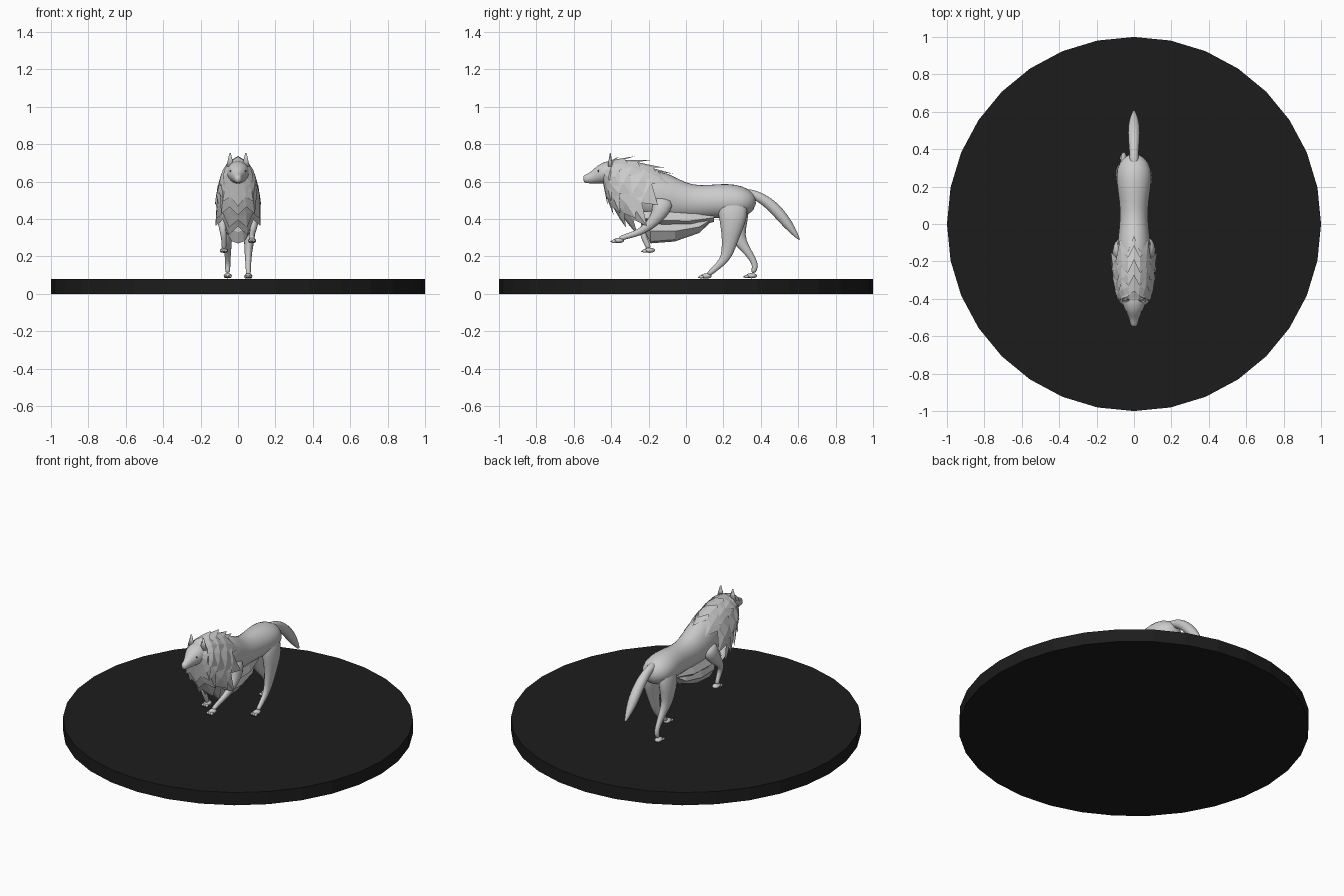
import bpy, bmesh, random
from math import sin, cos, pi
from mathutils import Vector

if "Cube" in bpy.data.objects:
    bpy.data.objects.remove(bpy.data.objects["Cube"])

random.seed(4)


def material(name, v):
    m = bpy.data.materials.new(name)
    m.diffuse_color = (v, v, v, 1)
    m.use_nodes = True
    m.node_tree.nodes["Principled BSDF"].inputs["Base Color"].default_value = m.diffuse_color
    return m


BLACK = material("black", 0.012)
DARK = material("dark", 0.05)


def finish(name, bm, smooth=False, mat=None):
    bmesh.ops.recalc_face_normals(bm, faces=bm.faces)
    for f in bm.faces:
        f.smooth = smooth
    me = bpy.data.meshes.new(name)
    bm.to_mesh(me)
    bm.free()
    ob = bpy.data.objects.new(name, me)
    bpy.context.collection.objects.link(ob)
    if mat:
        me.materials.append(mat)
    return ob


def skin(bm, rings):
    n = len(rings[0])
    for a, b in zip(rings, rings[1:]):
        for i in range(n):
            j = (i + 1) % n
            bm.faces.new((a[i], a[j], b[j], b[i]))


def tube(name, pts, sides=10):
    """Smooth limb through stations (x, y, z, half width, half height)."""
    bm = bmesh.new()
    P = [Vector(p[:3]) for p in pts]
    rings = []
    for i, p in enumerate(pts):
        t = P[min(i + 1, len(P) - 1)] - P[max(i - 1, 0)]
        t.x = 0
        up = Vector((1, 0, 0)).cross(t.normalized())
        rings.append([bm.verts.new(P[i] + Vector((p[3] * cos(a), 0, 0)) + up * p[4] * sin(a))
                      for a in (2 * pi * k / sides for k in range(sides))])
    skin(bm, rings)
    bm.faces.new(rings[0])
    bm.faces.new(rings[-1])
    ob = finish(name, bm, True)
    ob.modifiers.new("soften", 'SUBSURF').levels = 1
    ob.modifiers[0].render_levels = 1
    return ob


def blob(name, loc, size, mat=None):
    bm = bmesh.new()
    bmesh.ops.create_uvsphere(bm, u_segments=8, v_segments=6, radius=1)
    for v in bm.verts:
        v.co = Vector(v.co[k] * size[k] + loc[k] for k in range(3))
    return finish(name, bm, True, mat)


def fur_layer(name, front, back, locks, depth):
    """Jagged collar between two tilted rings (top y, top z, bottom y, bottom z, half width)."""
    bm = bmesh.new()
    n = locks * 2

    def ring_point(r, k):
        a = 2 * pi * k / n
        c, s = cos(a), sin(a)
        u = (1 + c) / 2
        return Vector((r[4] * s * (1 - 0.15 * c), r[2] + (r[0] - r[2]) * u, r[3] + (r[1] - r[3]) * u))

    jit = [random.uniform(-0.06, 0.12) for _ in range(locks + 1)]
    rings = []
    for step in (0, 0.55, 1):
        ring = []
        for k in range(n):
            f = step
            if step == 1:
                f = 1 + jit[min(k, n - k)] if k % 2 == 0 else 1 - depth
            p = ring_point(front, k).lerp(ring_point(back, k), f)
            if step == 0.55:
                p.x *= 1.08
            if step == 1 and k % 2 == 0:
                p.z -= 0.03 * abs(sin(2 * pi * k / n))   # side locks droop
            ring.append(bm.verts.new(p))
        rings.append(ring)
    skin(bm, rings)
    return finish(name, bm)


# round base
bm = bmesh.new()
bmesh.ops.create_cone(bm, cap_ends=True, segments=32, radius1=1, radius2=1, depth=0.08)
bmesh.ops.translate(bm, verts=bm.verts, vec=(0, 0, 0.04))
finish("base", bm, False, BLACK)

# trunk
tube("body", [(0, -.32, .54, .06, .09), (0, -.22, .54, .09, .13), (0, -.12, .52, .095, .135),
              (0, -.02, .495, .08, .10), (0, .08, .49, .075, .09), (0, .18, .497, .09, .094),
              (0, .26, .495, .10, .095), (0, .33, .49, .085, .075), (0, .375, .48, .03, .035)], 14)

# neck, head and muzzle
tube("head", [(0, -.26, .58, .07, .10), (0, -.34, .63, .065, .085), (0, -.40, .652, .065, .07),
              (0, -.44, .645, .062, .06), (0, -.475, .63, .04, .045), (0, -.505, .62, .027, .031),
              (0, -.535, .614, .022, .025), (0, -.55, .613, .012, .015)], 12)
blob("nose", (0, -.538, .622), (.012, .01, .010))
for s in (-1, 1):
    blob("eye", (s * .037, -.466, .656), (.008, .008, .006), DARK)
    bm = bmesh.new()
    bmesh.ops.create_cone(bm, cap_ends=True, segments=6, radius1=.024, radius2=.004, depth=.07)
    for v in bm.verts:
        v.co = Vector((v.co.x + s * .042, v.co.y * .6 - .405, v.co.z + .717))
    finish("ear", bm, True)

# tail
tube("tail", [(0, .30, .535, .03, .03), (0, .35, .535, .024, .026), (0, .40, .515, .027, .028),
              (0, .46, .472, .033, .033), (0, .52, .405, .034, .033), (0, .565, .345, .024, .023),
              (0, .61, .285, .004, .004)])


def leg(name, x, path, paw):
    tube(name, [(x * k, y, z, w, r) for k, y, z, w, r in path], 8)
    y, z = paw
    blob(name + "_paw", (x, y, z), (.022, .03, .014))
    for t in (-1, 0, 1):
        blob(name + "_toe", (x + t * .013, y - .026, z - .004), (.008, .014, .009))
        blob(name + "_claw", (x + t * .013, y - .039, z - .006), (.003, .006, .003), DARK)


# hind legs: right one forward, left one back
leg("hind_leg_right", .055, [(.8, .25, .53, .03, .06), (1, .25, .46, .047, .095), (1.1, .25, .38, .045, .075),
    (1.1, .235, .29, .03, .047), (1, .222, .22, .022, .036), (1, .20, .175, .018, .024),
    (1, .15, .13, .014, .017), (1, .115, .10, .016, .015)], (.108, .095))
leg("hind_leg_left", -.055, [(.8, .25, .53, .03, .06), (1, .26, .46, .047, .09), (1.1, .265, .38, .045, .07),
    (1.1, .275, .30, .03, .045), (1, .315, .245, .022, .026), (1, .355, .19, .016, .02),
    (1, .375, .145, .015, .018), (1, .355, .11, .015, .016)], (.35, .097))

# front legs: both lifted, right one reaching further
leg("front_leg_right", .075, [(.9, -.12, .52, .04, .07), (1.1, -.13, .45, .04, .055),
    (1.15, -.165, .395, .028, .034), (1.1, -.22, .345, .02, .023), (1, -.27, .32, .016, .018),
    (1, -.33, .305, .014, .015), (1, -.36, .29, .015, .015)], (-.36, .285))
leg("front_leg_left", -.075, [(.9, -.12, .52, .04, .07), (1.1, -.14, .45, .04, .055),
    (1.15, -.19, .395, .028, .034), (1.1, -.235, .345, .02, .023), (1, -.225, .30, .016, .018),
    (1, -.205, .26, .014, .015), (1, -.20, .24, .015, .015)], (-.195, .233))

# layered mane from cheeks to shoulders
LAYERS = [
    ((-.42, .705, -.445, .60, .058), (-.355, .735, -.43, .53, .085), 7, .35),
    ((-.40, .715, -.44, .575, .065), (-.28, .735, -.42, .475, .105), 8, .35),
    ((-.35, .715, -.43, .53, .078), (-.20, .715, -.385, .415, .112), 8, .35),
    ((-.29, .71, -.40, .48, .085), (-.12, .675, -.33, .36, .122), 9, .30),
    ((-.24, .69, -.36, .44, .09), (-.08, .645, -.26, .31, .128), 9, .40),
]
for i, (f, b, locks, depth) in enumerate(LAYERS):
    fur_layer("mane_layer_%d" % (i + 1), f, b, locks, depth)

# faceted fur hanging below the chest and belly: (y, top z, bottom z, half width)
for name, stations in (
        ("belly_fur_inner", [(-.24, .44, .37, .08), (-.12, .44, .345, .085), (.02, .43, .35, .075), (.15, .43, .385, .04)]),
        ("belly_fur_outer", [(-.22, .40, .33, .05), (-.19, .40, .27, .065), (-.06, .39, .28, .07),
                             (.07, .39, .325, .055), (.15, .41, .40, .02)])):
    bm = bmesh.new()
    rings = []
    for y, t, b, w in stations:
        shape = ((-w * .8, t), (-w, t * .5 + b * .5), (-w * .5, b + .01), (0, b), (w * .5, b + .01),
                 (w, t * .5 + b * .5), (w * .8, t))
        rings.append([bm.verts.new((x, y, z)) for x, z in shape])
    skin(bm, rings)
    bm.faces.new(rings[0])
    bm.faces.new(rings[-1])
    finish(name, bm)
